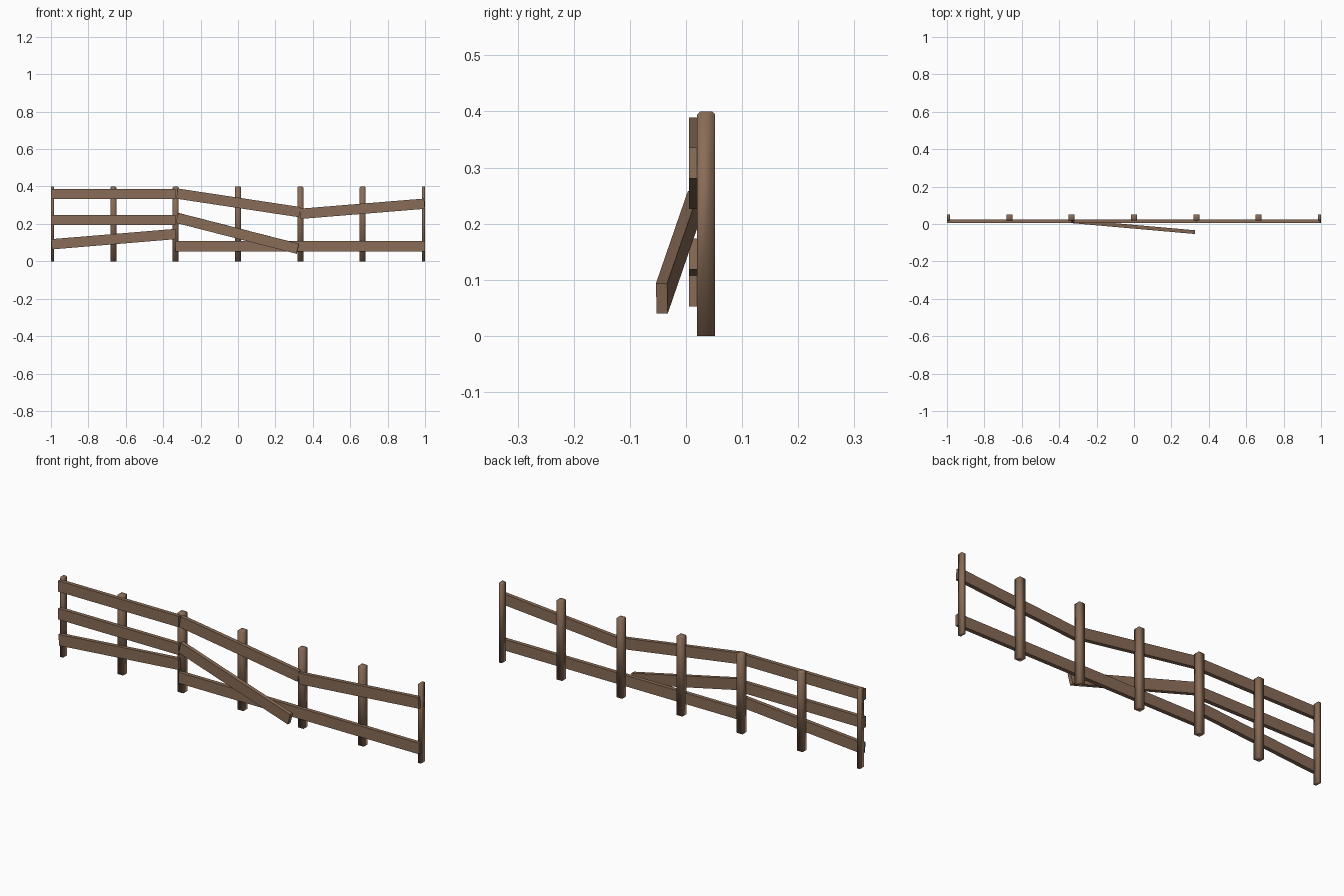
import bpy, bmesh
from mathutils import Vector, Matrix

if "Cube" in bpy.data.objects:
    bpy.data.objects.remove(bpy.data.objects["Cube"])

wood = bpy.data.materials.new("weathered brown wood")
wood.diffuse_color = (0.25, 0.15, 0.095, 1)
wood.use_nodes = True
wood.node_tree.nodes["Principled BSDF"].inputs["Base Color"].default_value = wood.diffuse_color


def add_object(name, bm, smooth=False):
    bmesh.ops.recalc_face_normals(bm, faces=bm.faces)
    for f in bm.faces:
        f.smooth = smooth
    me = bpy.data.meshes.new(name)
    bm.to_mesh(me)
    bm.free()
    me.materials.append(wood)
    ob = bpy.data.objects.new(name, me)
    bpy.context.collection.objects.link(ob)


def post(name, x0, x1):
    """Square post with a chamfered top; end posts are half as wide."""
    bm = bmesh.new()
    bmesh.ops.create_cube(bm, size=1)
    for v in bm.verts:
        v.co = Vector(((x0 + x1) / 2 + v.co.x * (x1 - x0),
                       0.036 + v.co.y * 0.032, 0.2 + v.co.z * 0.4))
    top = [e for e in bm.edges if all(v.co.z > 0.39 for v in e.verts)
           and not all(abs(v.co.x) > 0.999 for v in e.verts)]
    bmesh.ops.bevel(bm, geom=top, offset=0.005, segments=1, affect='EDGES')
    add_object(name, bm, True)


def plank(name, a, b):
    """Board whose long axis runs between the two end centres."""
    a, b = Vector(a), Vector(b)
    x = (b - a).normalized()
    y = Vector((0, 0, 1)).cross(x).normalized()
    z = x.cross(y)
    rot = Matrix((x, y, z)).transposed()
    bm = bmesh.new()
    bmesh.ops.create_cube(bm, size=1)
    for v in bm.verts:
        v.co = (a + b) / 2 + rot @ Vector((v.co.x * (b - a).length,
                                           v.co.y * 0.02, v.co.z * 0.055))
    add_object(name, bm)


# posts, evenly spaced
for i in range(7):
    c = -1 + i / 3
    post(f"post_{i + 1}", max(c - 0.016, -1), min(c + 0.016, 1))

# rails: x start, z start, x end, z end
T = 1 / 3
rails = {
    "left_top_rail": (-1, 0.36, -T, 0.36),
    "left_middle_rail": (-1, 0.221, -T, 0.221),
    "left_bottom_rail": (-0.997, 0.091, -T, 0.146),
    "centre_top_rail": (-0.326, 0.362, 0.33, 0.263),
    "centre_bottom_rail": (-T, 0.08, T, 0.08),
    "right_top_rail": (T, 0.254, 0.997, 0.308),
    "right_bottom_rail": (T, 0.08, 1, 0.08),
}
for name, (x0, z0, x1, z1) in rails.items():
    plank(name, (x0, 0.015, z0), (x1, 0.015, z1))

# loose rail hanging from one end
plank("fallen_rail", (-0.325, 0.014, 0.232), (0.32, -0.043, 0.067))
